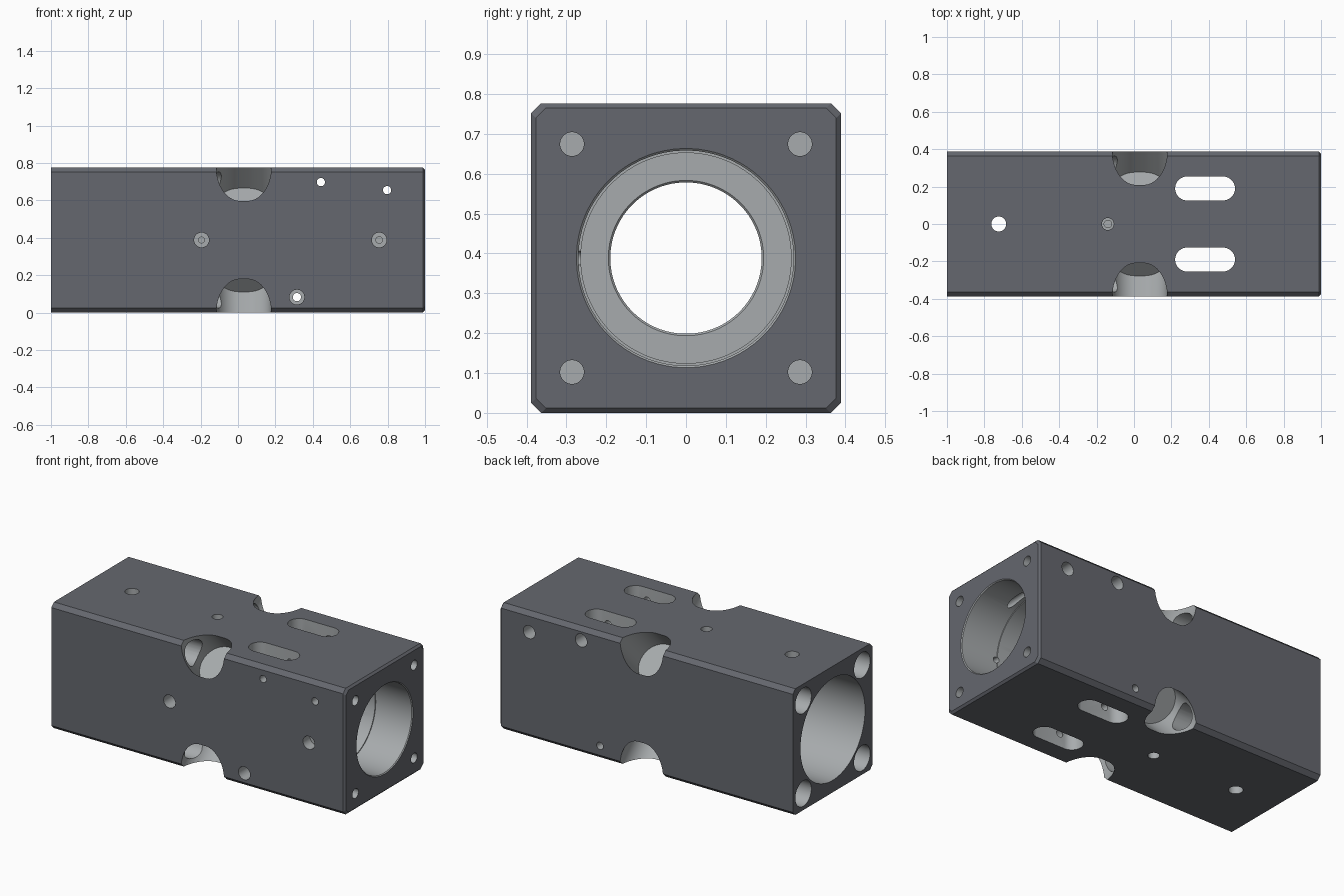
import bpy, bmesh, math
from mathutils import Vector

if "Cube" in bpy.data.objects:
    bpy.data.objects.remove(bpy.data.objects["Cube"])

H = 0.3885          # half width of the square section
C = H               # height of the bore axis


def material(name, rgb):
    m = bpy.data.materials.new(name)
    m.diffuse_color = (*rgb, 1)
    m.use_nodes = True
    m.node_tree.nodes["Principled BSDF"].inputs["Base Color"].default_value = m.diffuse_color
    return m


dark = material("dark_coating", (0.13, 0.137, 0.157))
bare = material("bare_metal", (0.39, 0.41, 0.42))


def loft(name, rings, mat):
    """Closed solid through a list of equal-length vertex rings."""
    bm = bmesh.new()
    vs = [[bm.verts.new(p) for p in ring] for ring in rings]
    n = len(vs[0])
    for a, b in zip(vs, vs[1:]):
        for i in range(n):
            j = (i + 1) % n
            bm.faces.new((a[i], a[j], b[j], b[i]))
    bm.faces.new(vs[0][::-1])
    bm.faces.new(vs[-1])
    bmesh.ops.recalc_face_normals(bm, faces=bm.faces)
    me = bpy.data.meshes.new(name)
    bm.to_mesh(me)
    bm.free()
    me.materials.append(mat)
    ob = bpy.data.objects.new(name, me)
    bpy.context.collection.objects.link(ob)
    return ob


def section(x, h, c=0.025):
    k = h - c
    pts = [(h, -k), (h, k), (k, h), (-k, h), (-h, k), (-h, -k), (-k, -h), (k, -h)]
    return [(x, y, C + z) for y, z in pts]


# chamfered square block, with the small edge break on the +x end
block = loft("housing_block", [section(-1, H), section(0.988, H), section(1, H - 0.012)], dark)


def cut(profile, origin, direction, stretch=0, seg=48):
    """Subtract a turned shape; profile = (distance along direction, radius)."""
    o, d = Vector(origin), Vector(direction).normalized()
    u = Vector((0, 1, 0)) if abs(d.x) > 0.9 else Vector((1, 0, 0))
    v = d.cross(u)
    rings = []
    for t, r in profile:
        ring = []
        for i in range(seg):
            a = 2 * math.pi * (i + 0.5) / seg
            s = math.copysign(stretch, math.cos(a))
            ring.append(o + d * t + u * (r * math.cos(a) + s) + v * (r * math.sin(a)))
        rings.append(ring)
    tool = loft("cutter", rings, bare)
    mod = block.modifiers.new("cut", 'BOOLEAN')
    mod.operation, mod.solver, mod.object = 'DIFFERENCE', 'EXACT', tool
    mod.material_mode = 'TRANSFER'
    bpy.context.view_layer.objects.active = block
    bpy.ops.object.modifier_apply(modifier=mod.name)
    bpy.data.objects.remove(tool)


# stepped main bore: wide left chamber, narrow web, right chamber
cut([(-1.1, 0.314), (-0.29, 0.314), (-0.29, 0.195), (-0.285, 0.19), (0.195, 0.19),
     (0.2, 0.195), (0.2, 0.264), (0.75, 0.264), (0.75, 0.27), (0.995, 0.27),
     (1.005, 0.28), (1.1, 0.28)], (0, 0, C), (1, 0, 0), seg=80)

for sy in (-1, 1):
    for sz in (-1, 1):
        # flat-bottomed pocket across each long edge
        cut([(0.265, 0.127), (0.75, 0.127)], (0.031, 0, C), (0, sy, sz), 0.02)
        # long bolt hole from the left end, tapped blind hole in the right end
        y, z = sy * 0.286, C + sz * 0.286
        cut([(-1.1, 0.078), (0.03, 0.078)], (0, y, z), (1, 0, 0))
        cut([(0.7, 0.03), (1.1, 0.03)], (0, y, z), (1, 0, 0), seg=32)
    # through slots
    cut([(-0.1, 0.064), (0.9, 0.064)], (0.38, sy * 0.19, 0), (0, 0, 1), 0.096)
    # blind pin hole above and below
    cut([(H - 0.12, 0.02), (H - 0.07, 0.02), (H - 0.07, 0.032), (H + 0.1, 0.032)],
        (-0.14, 0, C), (0, 0, sy), seg=32)

# vertical cross hole
cut([(-0.1, 0.04), (0.9, 0.04)], (-0.723, 0, 0), (0, 0, 1))

# front-face set screw holes
cut([(-0.5, 0.04), (-0.3, 0.04), (-0.3, 0.016), (-0.24, 0.016)], (-0.195, 0, C), (0, 1, 0), seg=32)
cut([(-0.5, 0.04), (-0.32, 0.04), (-0.32, 0.018), (-0.2, 0.018)], (0.755, 0, C), (0, 1, 0), seg=32)

# clamp screws: counterbored from the back for two, from the front for one
for x, z, d in ((0.443, 0.698, -1), (0.797, 0.655, -1), (0.315, 0.083, 1)):
    cut([(-0.5, 0.04), (-0.26, 0.04), (-0.26, 0.022), (0.5, 0.022)], (x, 0, z), (0, d, 0), seg=32)

bpy.ops.object.select_all(action='DESELECT')
block.select_set(True)
bpy.context.view_layer.objects.active = block
bpy.ops.object.shade_smooth_by_angle(angle=math.radians(25))
